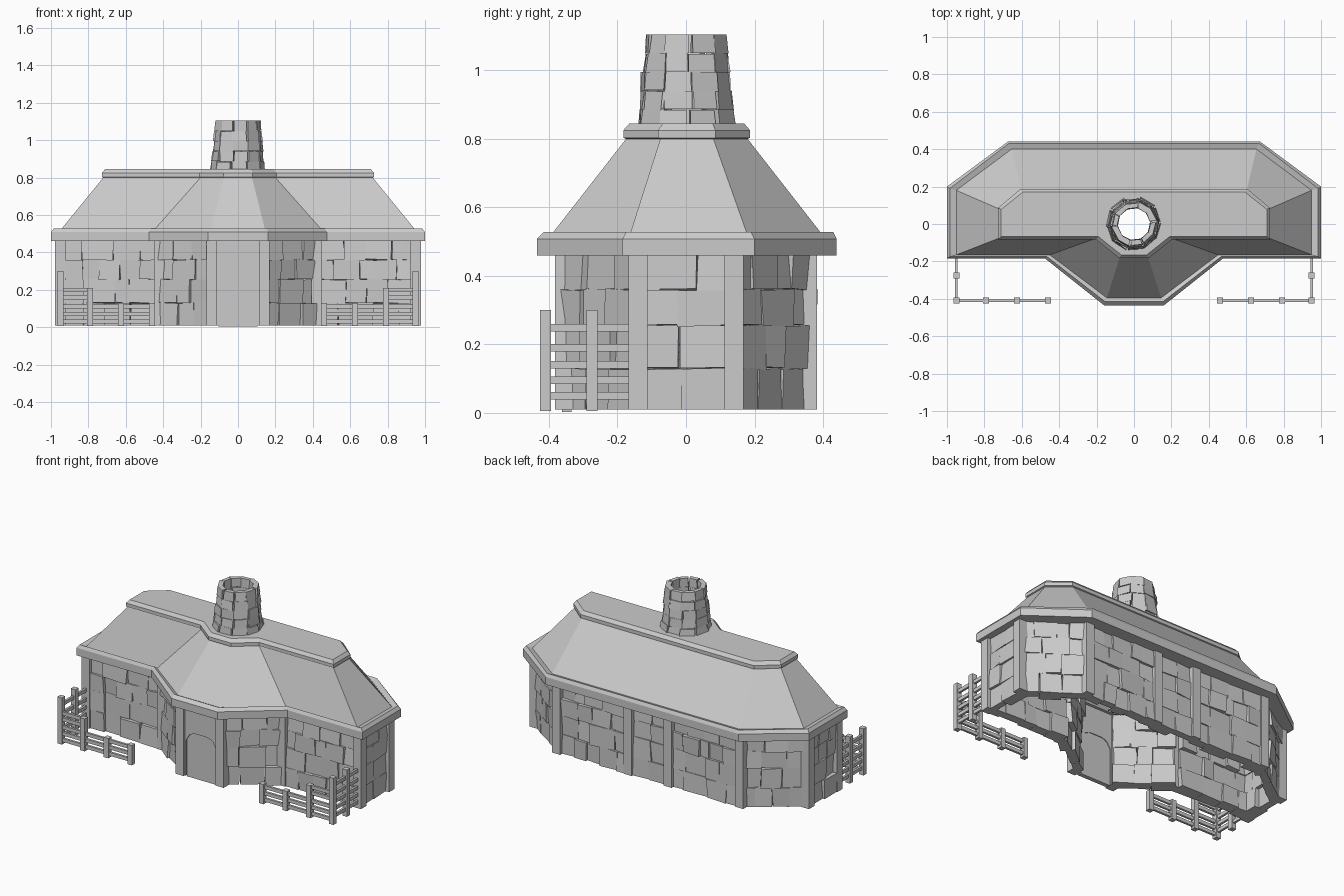
import bpy, bmesh, random
from math import cos, sin, pi
from mathutils import Vector

if "Cube" in bpy.data.objects:
    bpy.data.objects.remove(bpy.data.objects["Cube"])

random.seed(7)


def finish(name, bm):
    bmesh.ops.recalc_face_normals(bm, faces=bm.faces)
    me = bpy.data.meshes.new(name)
    bm.to_mesh(me)
    bm.free()
    ob = bpy.data.objects.new(name, me)
    bpy.context.collection.objects.link(ob)
    return ob


def loft(bm, rings, caps=True):
    """Join closed rings of points with quads; returns the vertex rings."""
    vs = [[bm.verts.new(p) for p in r] for r in rings]
    n = len(rings[0])
    for a, b in zip(vs, vs[1:]):
        for i in range(n):
            j = (i + 1) % n
            bm.faces.new((a[i], a[j], b[j], b[i]))
    if caps:
        bm.faces.new(vs[0][::-1])
        bm.faces.new(vs[-1])
    return vs


def box(bm, x0, x1, y0, y1, z0, z1):
    sq = [(x0, y0), (x1, y0), (x1, y1), (x0, y1)]
    loft(bm, [[(x, y, z) for x, y in sq] for z in (z0, z1)])


def jit(a):
    return random.uniform(-a, a)


def mirror_loop(half):
    return half + [(-x, y) for x, y in reversed(half)]


# Roof: eave band, slopes and ridge cap lofted from one ten-sided outline
eave = [(.16, -.435), (.475, -.185), (1, -.185), (1, .2), (.675, .44)]
lip = [(.155, -.415), (.465, -.175), (.985, -.175), (.985, .19), (.67, .43)]
foot = [(.145, -.395), (.45, -.165), (.95, -.165), (.95, .18), (.655, .40)]
under = [(.12, -.31), (.39, -.09), (.91, -.09), (.91, .12), (.62, .32)]
neck = [(.075, -.175), (.2, -.075), (.72, -.075), (.72, .08), (.602, .18)]
cap = [(.078, -.183), (.205, -.082), (.727, -.082), (.727, .086), (.607, .187)]
top = [(.068, -.165), (.19, -.068), (.71, -.068), (.71, .078), (.595, .17)]
profile = [(under, .46), (eave, .46), (eave, .508), (lip, .528), (foot, .518),
           (neck, .80), (cap, .803), (cap, .825), (top, .845)]
bm = bmesh.new()
rings = loft(bm, [[(x, y, z) for x, y in mirror_loop(h)] for h, z in profile], caps=False)
hole = [bm.verts.new((.09 * cos(i * pi / 5), .09 * sin(i * pi / 5), .845)) for i in range(10)]
edges = [bm.edges.new((hole[i], hole[(i + 1) % 10])) for i in range(10)]
edges += [bm.edges.get((rings[-1][i], rings[-1][(i + 1) % 10])) for i in range(10)]
bmesh.ops.triangle_fill(bm, edges=edges, use_beauty=True)
finish("roof", bm)

# Corner and wall posts
half = [(.14, -.355), (.42, -.14), (.95, -.14), (.95, .14), (.64, .355), (.14, .355)]
path = mirror_loop(half)
bm = bmesh.new()
for x, y in path:
    box(bm, x - .028, x + .028, y - .028, y + .028, .01, .47)
finish("wall_posts", bm)

# Stone walls: courses of uneven blocks along every wall except the door bay
courses = [.01, .13, .255, .36, .47]
bm = bmesh.new()
for a, b in zip(path, path[1:]):
    a, b = Vector((*a, 0)), Vector((*b, 0))
    u = (b - a).normalized()
    n = Vector((u.y, -u.x, 0))
    length = (b - a).length
    for z0, z1 in zip(courses, courses[1:]):
        count = max(2, round(length / random.uniform(.10, .14)))
        cuts = [0] + [(i + jit(.22)) * length / count for i in range(1, count)] + [length]
        for s0, s1 in zip(cuts, cuts[1:]):
            out, inn = .012 + jit(.01), -.05 + jit(.02)
            low = []
            high = []
            for s, d in ((s0, out), (s1, out), (s1, inn), (s0, inn)):
                for ring, z in ((low, z0), (high, z1)):
                    dz = 0 if z in (courses[0], courses[-1]) else jit(.004)
                    p = a + u * (s + jit(.005)) + n * (d + jit(.007))
                    ring.append((p.x, p.y, z + dz))
            loft(bm, [low, high])
finish("stone_walls", bm)

# Door surround and arched door
arch = [(-.105, .01), (-.105, .235), (-.08, .275), (-.045, .29),
        (.045, .29), (.08, .275), (.105, .235), (.105, .01)]
frame = arch + [(.118, .01), (.118, .47), (-.118, .47), (-.118, .01)]
bm = bmesh.new()
loft(bm, [[(x, y, z) for x, z in frame] for y in (-.37, -.33)])
finish("door_surround", bm)
bm = bmesh.new()
loft(bm, [[(x, y, z if z > .02 else .003) for x, z in arch] for y in (-.362, -.335)])
finish("door", bm)

# Chimney: tapering rings of wedge stones
bm = bmesh.new()
rows, sides = 5, 10
for r in range(rows):
    z0, z1 = .83 + r * .055, .83 + (r + 1) * .055
    turn = jit(.15)
    for k in range(sides):
        a0, a1 = [turn + (k + e) * 2 * pi / sides + jit(.05) for e in (0, 1)]
        bulge = jit(.005)
        both = []
        for z in (z0, z1):
            outer = .147 - .03 * (z - .83) / .275 + bulge
            zz = z + (jit(.003) if .84 < z < 1.1 else 0)
            both.append([((rad + jit(.003)) * cos(t), (rad + jit(.003)) * sin(t), zz)
                         for t, rad in ((a0, outer), (a1, outer), (a1, .088), (a0, .088))])
        loft(bm, both)
finish("chimney", bm)

# Fences: posts stepping down from the outer corner, with rails between
for side, label in ((1, "right"), (-1, "left")):
    bm = bmesh.new()

    def fbox(x0, x1, *rest):
        x0, x1 = sorted((side * x0, side * x1))
        box(bm, x0, x1, *rest)

    w = .016
    for x, y, h in ((.95, -.41, .30), (.95, -.275, .30), (.79, -.41, .21),
                    (.625, -.41, .13), (.46, -.41, .13)):
        fbox(x - w, x + w, y - w, y + w, .005, h)
    for z in (.05, .095, .14, .19, .248):
        fbox(.943, .957, -.41, -.165, z - .011, z + .011)
    for z, x0 in ((.03, .46), (.07, .46), (.11, .46), (.16, .79), (.198, .79)):
        fbox(x0, .95, -.417, -.403, z - .011, z + .011)
    finish("fence_" + label, bm)
